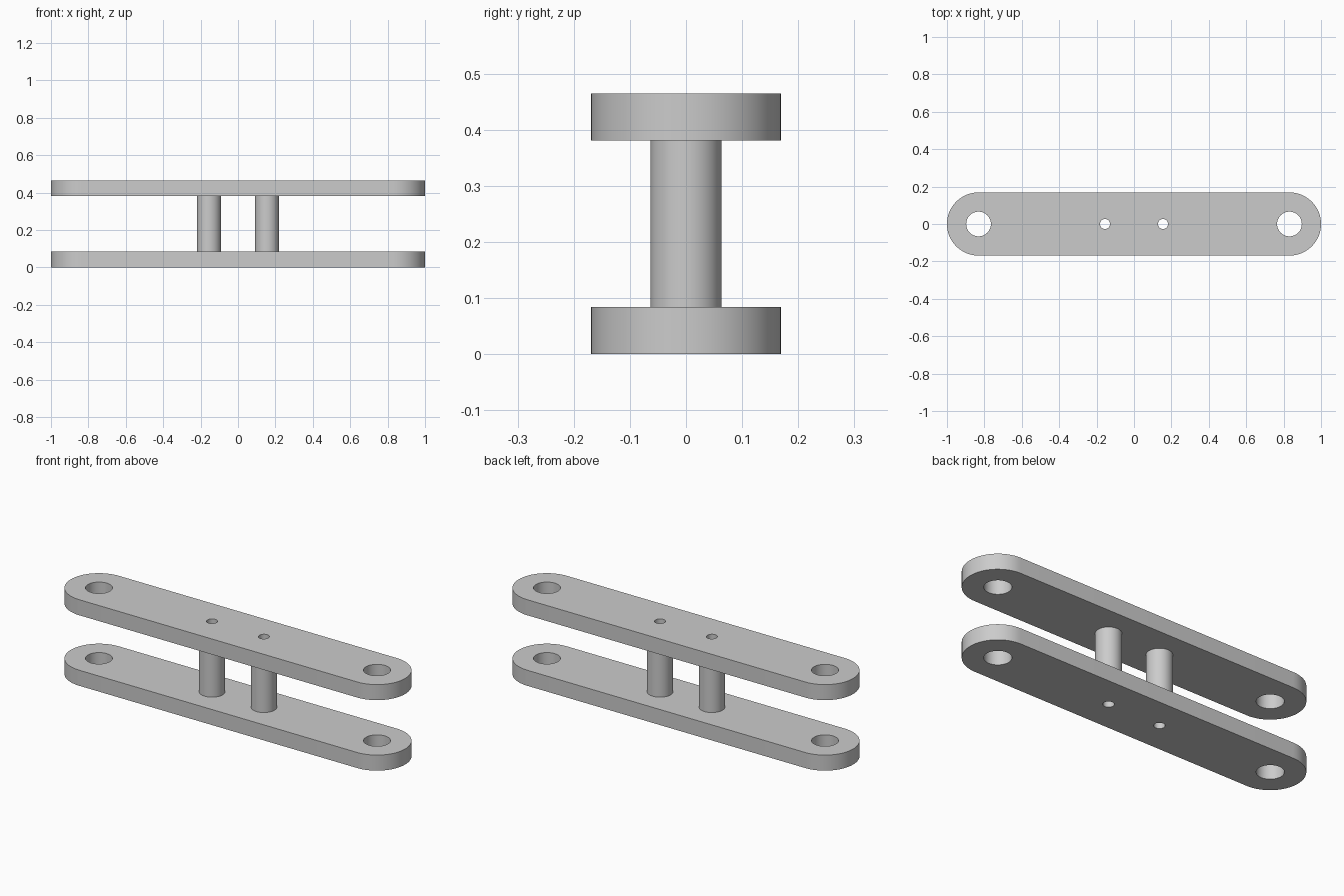
import bpy, bmesh
from math import pi, sin, cos, radians

cube = bpy.data.objects.get("Cube")
if cube:
    bpy.data.objects.remove(cube, do_unlink=True)

PLATE_T, GAP = 0.084, 0.297      # plate thickness, clear space between plates
END_R, END_X = 0.169, 0.831      # rounded ends and the pivot holes inside them
PIVOT_R = 0.066
POST_R, POST_X, BOLT_R = 0.0635, 0.155, 0.027

grey = bpy.data.materials.new("plain grey")
grey.use_nodes = True
colour = (0.6, 0.6, 0.6, 1)
grey.diffuse_color = colour
grey.node_tree.nodes["Principled BSDF"].inputs["Base Color"].default_value = colour


def arc(x, r, start=0, sweep=2 * pi, n=64, closed=True):
    """Points on an arc centred at (x, 0)."""
    steps = n if closed else n + 1
    return [(x + r * cos(start + sweep * i / n), r * sin(start + sweep * i / n))
            for i in range(steps)]


def extruded(name, loops, z, height):
    """Solid with an outer outline and holes, raised from z by height."""
    bm = bmesh.new()
    for loop in loops:
        verts = [bm.verts.new((x, y, z)) for x, y in loop]
        for a, b in zip(verts, verts[1:] + verts[:1]):
            bm.edges.new((a, b))
    bmesh.ops.triangle_fill(bm, edges=bm.edges[:], use_beauty=True, normal=(0, 0, 1))
    top = bmesh.ops.extrude_face_region(bm, geom=bm.faces[:], use_keep_orig=True)
    bmesh.ops.translate(bm, vec=(0, 0, height),
                        verts=[v for v in top["geom"] if isinstance(v, bmesh.types.BMVert)])
    bmesh.ops.recalc_face_normals(bm, faces=bm.faces[:])
    mesh = bpy.data.meshes.new(name)
    bm.to_mesh(mesh)
    bm.free()
    mesh.materials.append(grey)
    obj = bpy.data.objects.new(name, mesh)
    bpy.context.collection.objects.link(obj)
    bpy.ops.object.select_all(action="DESELECT")
    obj.select_set(True)
    bpy.context.view_layer.objects.active = obj
    bpy.ops.object.shade_smooth_by_angle(angle=radians(30))
    return obj


# Two round-ended link plates with pivot and bolt holes
outline = (arc(END_X, END_R, -pi / 2, pi, 32, False)
           + arc(-END_X, END_R, pi / 2, pi, 32, False))
holes = [arc(s * x, r) for s in (-1, 1)
         for x, r in ((END_X, PIVOT_R), (POST_X, BOLT_R))]
extruded("lower_plate", [outline] + holes, 0, PLATE_T)
extruded("upper_plate", [outline] + holes, PLATE_T + GAP, PLATE_T)

# Two hollow spacer posts between the plates
for side, s in (("left", 1), ("right", -1)):
    extruded(side + "_spacer_post",
             [arc(s * POST_X, POST_R), arc(s * POST_X, BOLT_R)], PLATE_T, GAP)
